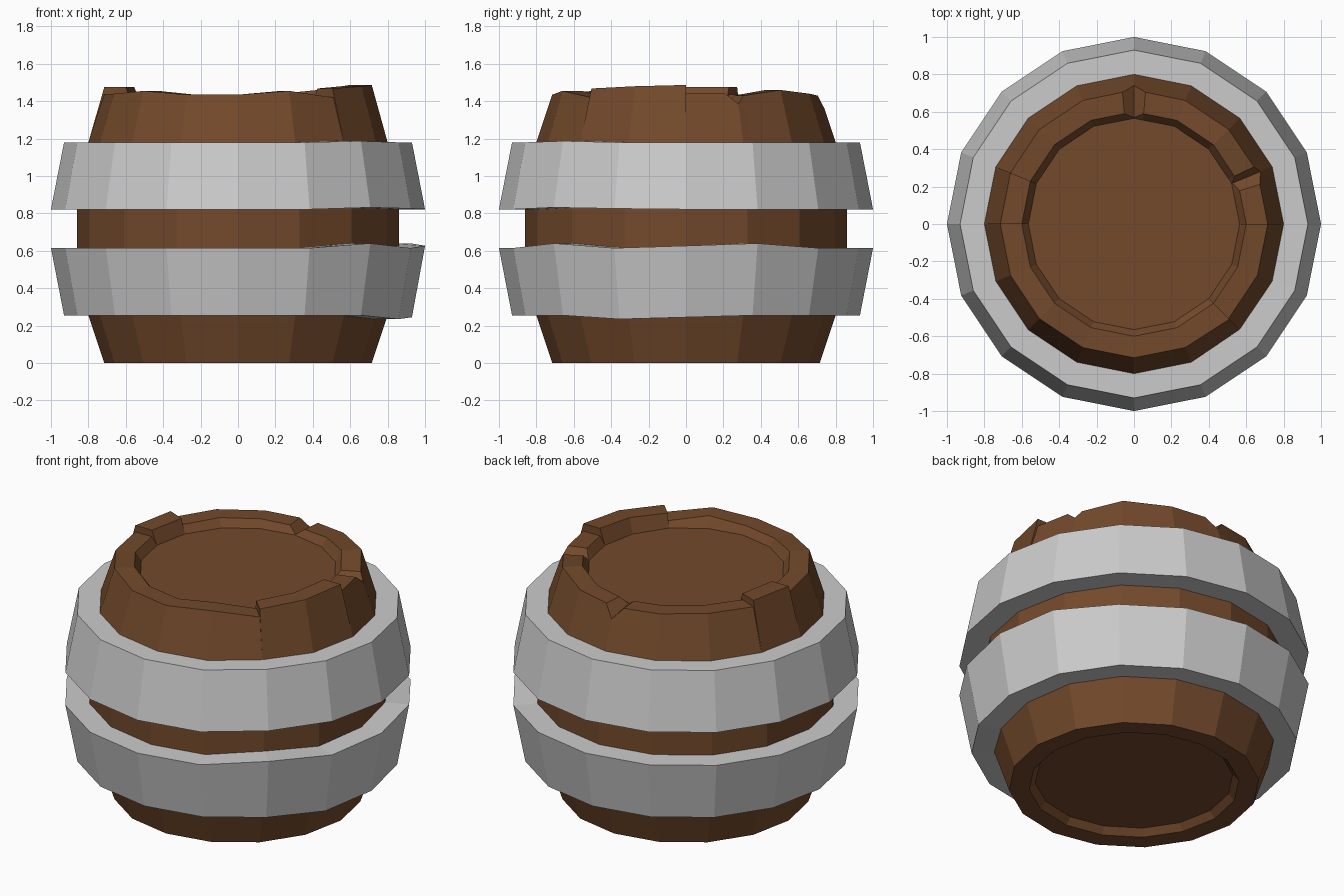
import bpy, bmesh
from math import radians, sin, cos

if "Cube" in bpy.data.objects:
    bpy.data.objects.remove(bpy.data.objects["Cube"])

SIDES = 16
STEP = 360 / SIDES


def polar(r, deg, z):
    """Point on a 16-sided polygon of corner radius r."""
    off = (deg % STEP) - STEP / 2
    r = r * cos(radians(STEP / 2)) / cos(radians(off))
    return (r * cos(radians(deg)), r * sin(radians(deg)), z)


def lathe(name, columns, closed_profile=False, caps=False):
    """columns: list of (angle, [(r, z), ...]) joined into a closed loop."""
    bm = bmesh.new()
    cols = [[bm.verts.new(polar(r, a, z)) for r, z in prof] for a, prof in columns]
    m = len(cols[0])
    for i, a in enumerate(cols):
        b = cols[(i + 1) % len(cols)]
        for j in range(m if closed_profile else m - 1):
            k = (j + 1) % m
            bm.faces.new((a[j], b[j], b[k], a[k]))
    if caps:
        bm.faces.new([c[0] for c in reversed(cols)])
        bm.faces.new([c[-1] for c in cols])
    bmesh.ops.remove_doubles(bm, verts=bm.verts, dist=0.0005)
    bmesh.ops.recalc_face_normals(bm, faces=bm.faces)
    mesh = bpy.data.meshes.new(name)
    bm.to_mesh(mesh)
    bm.free()
    obj = bpy.data.objects.new(name, mesh)
    bpy.context.collection.objects.link(obj)
    return obj


# Uneven stave tops: angle, rim height (repeated angles make steps)
rim = [(-180, 1.435), (-157.5, 1.44), (-135, 1.455), (-112.5, 1.435),
       (-90, 1.435), (-67.5, 1.455), (-45, 1.42), (-45, 1.468),
       (-22.5, 1.48), (0, 1.487), (0, 1.44), (17.5, 1.44), (22.5, 1.385),
       (25.5, 1.43), (45, 1.46), (67.5, 1.44), (85, 1.43), (90, 1.36),
       (95, 1.43), (112.5, 1.435), (135, 1.44), (157.5, 1.435),
       (157.5, 1.475), (180, 1.475)]


def stave(top):
    outer = max(0.715, 0.715 + (1.435 - top) * 0.34)
    inner = 0.60 if top > 1.40 else 0.57
    return [(0.565, 0.04), (0.60, 0), (0.715, 0), (0.80, 0.255), (0.86, 0.615),
            (0.86, 0.82), (0.80, 1.18), (outer, top),
            (inner, max(top, 1.392)), (0.565, 1.39)]


# Wooden barrel body with recessed lid and base
body = lathe("barrel_body", [(a, stave(z)) for a, z in rim], caps=True)
wood = bpy.data.materials.new("dark_wood")
wood.diffuse_color = (0.17, 0.067, 0.024, 1)
wood.use_nodes = True
wood.node_tree.nodes["Principled BSDF"].inputs["Base Color"].default_value = wood.diffuse_color
body.data.materials.append(wood)


def hoop(name, z0, z1, r0, r1, b0, b1, low, high):
    """Metal band; low/high are small dents keyed by angle."""
    cols = []
    for i in range(SIDES):
        a = i * STEP - 180
        lo, hi = z0 + low.get(a, 0), z1 + high.get(a, 0)
        cols.append((a, [(b0, lo), (r0, lo), (r1, hi), (b1, hi)]))
    return lathe(name, cols, closed_profile=True)


# Lower hoop (slightly bent on the right) and upper hoop
hoop("lower_hoop", 0.255, 0.615, 0.93, 1.0, 0.79, 0.85,
     {-22.5: -0.02, 0: -0.01}, {-45: 0.025, 0: 0.012, 22.5: 0.025})
hoop("upper_hoop", 0.822, 1.18, 1.0, 0.93, 0.85, 0.79,
     {-45: 0.01, -22.5: 0.004}, {-45: 0.007})
